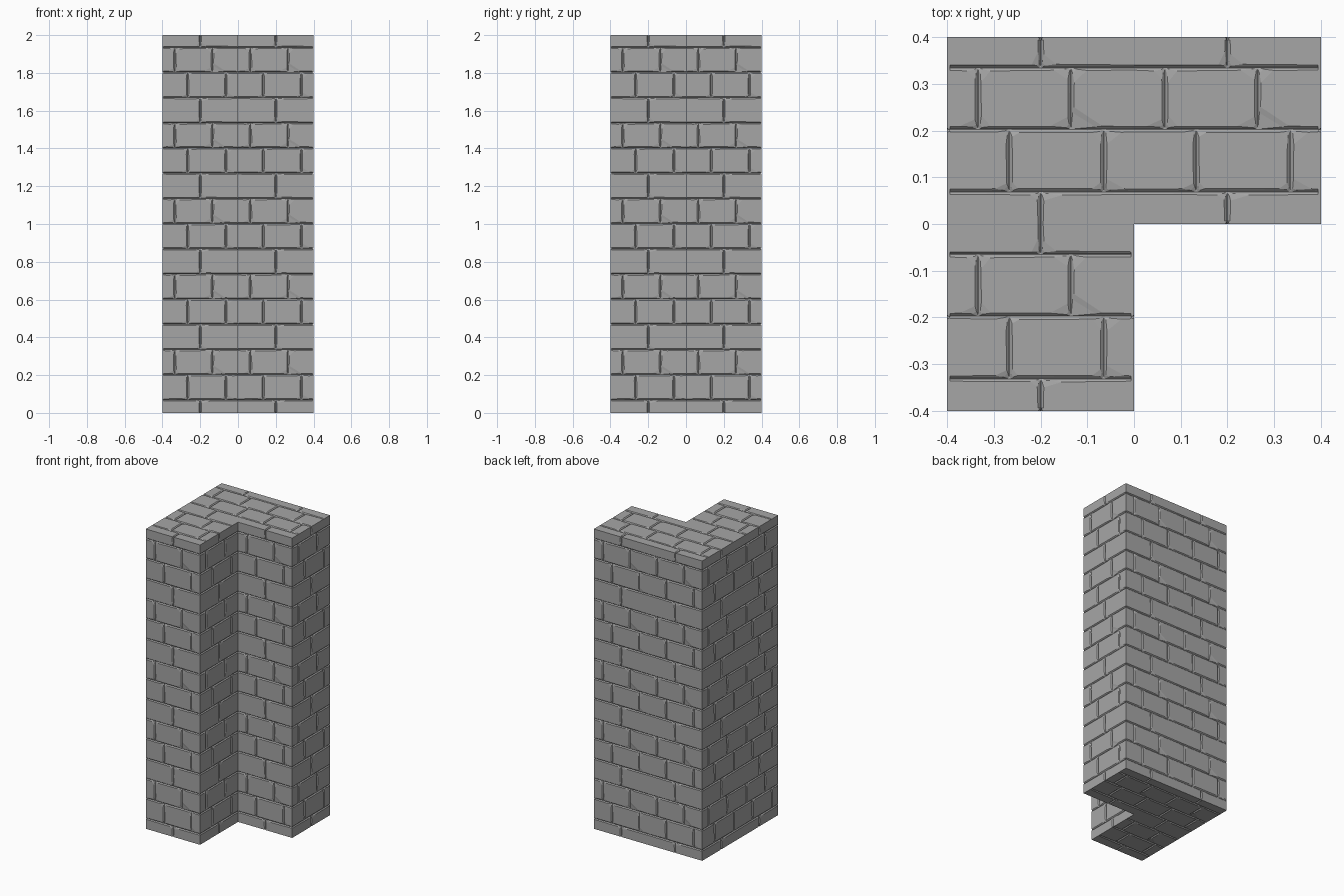
import bpy, bmesh, random
from mathutils import Matrix, Vector

if "Cube" in bpy.data.objects:
    bpy.data.objects.remove(bpy.data.objects["Cube"])

random.seed(4)
T = 0.4          # tile size
D = 0.006        # joint depth
ROWS = [         # course (v0, v1) and its upright joints, per tile
    (0.0, 0.069, [0.2]),
    (0.069, 0.203, [0.133, 0.335]),
    (0.203, 0.335, [0.066, 0.265]),
    (0.335, T, [0.2]),
]

stone = bpy.data.materials.new("dark_stone")
stone.diffuse_color = (0.38, 0.38, 0.38, 1)
stone.use_nodes = True
stone.node_tree.nodes["Principled BSDF"].inputs["Base Color"].default_value = stone.diffuse_color


def ring(rect, inset, chips, depth, jitter=0.0):
    """Chipped rectangle; sides lying on the tile border are not inset."""
    u0, u1, v0, v1 = rect
    on = [u0 == 0, u1 == T, v0 == 0, v1 == T]
    a, b = u0 + inset * (not on[0]), u1 - inset * (not on[1])
    c, d = v0 + inset * (not on[2]), v1 - inset * (not on[3])
    pts = []
    corners = [(a, c, 1, 1, 0, 2), (b, c, -1, 1, 1, 2),
               (b, d, -1, -1, 1, 3), (a, d, 1, -1, 0, 3)]
    for i, (u, v, su, sv, eu, ev) in enumerate(corners):
        free = not (on[eu] or on[ev])
        cu, cv = chips[i] if free else (0, 0)
        ju, jv = [free * random.uniform(0, jitter) for _ in range(2)]
        pair = [(u + su * ju, v + sv * cv), (u + su * cu, v + sv * jv)]
        pts += pair if i % 2 == 0 else pair[::-1]
    return [(x, y, -depth) for x, y in pts]


def brick(bm, rect, big_chip):
    """One worn stone: steep joint side, worn corners, flat face."""
    r = random.uniform
    small = [(0.003, 0.003)] * 4
    mid = [(r(.004, .010), r(.004, .010)) for _ in range(4)]
    top = [(r(.012, .04), r(.010, .028)) for _ in range(4)]
    if big_chip:
        mid[0], top[0] = (0.05, 0.032), (0.062, 0.042)
    rings = [ring(rect, 0.0005, small, D),
             ring(rect, 0.003, mid, 0.0025, 0.002),
             ring(rect, 0.0055, top, 0.0, 0.002)]
    vs = [[bm.verts.new(p) for p in pts] for pts in rings]
    for lo, hi in zip(vs, vs[1:]):
        for i in range(8):
            j = (i + 1) % 8
            bm.faces.new((lo[i], lo[j], hi[j], hi[i]))
    bm.faces.new(vs[-1])


# Repeating stone tile
tile = bpy.data.meshes.new("stone_tile")
bm = bmesh.new()
for v0, v1, joints in ROWS:
    us = [0.0] + joints + [T]
    for u0, u1 in zip(us, us[1:]):
        brick(bm, (u0, u1, v0, v1), u0 == 0.265)
bmesh.ops.remove_doubles(bm, verts=bm.verts, dist=1e-6)
bm.to_mesh(tile)
bm.free()


def add_object(name, bm):
    me = bpy.data.meshes.new(name)
    bm.to_mesh(me)
    bm.free()
    me.materials.append(stone)
    bpy.context.collection.objects.link(bpy.data.objects.new(name, me))


def tiled(name, placements):
    """Join copies of the tile placed by origin, right and up directions."""
    out = bmesh.new()
    for origin, u, v in placements:
        u, v = Vector(u), Vector(v)
        m = Matrix((u, v, u.cross(v))).transposed().to_4x4()
        m.translation = Vector(origin)
        start = len(out.verts)
        out.from_mesh(tile)
        out.verts.ensure_lookup_table()
        bmesh.ops.transform(out, matrix=m, verts=out.verts[start:])
    add_object(name, out)


# Stone facing on the walls
UP = (0, 0, 1)
SIDES = {
    "front_wall": ((1, 0, 0), [(-T, -T), (0, 0)]),
    "right_wall": ((0, 1, 0), [(0, -T), (T, 0)]),
    "back_wall": ((-1, 0, 0), [(T, T), (0, T)]),
    "left_wall": ((0, -1, 0), [(-T, T), (-T, 0)]),
}
for name, (u, starts) in SIDES.items():
    tiled(name, [((x, y, k * T), u, UP) for x, y in starts for k in range(5)])

# Stone facing on the top and underside
CELLS = [(-T, -T), (-T, 0), (0, 0)]
tiled("top_cap", [((x, y, 2), (1, 0, 0), (0, 1, 0)) for x, y in CELLS])
tiled("bottom_cap", [((x + T, y, 0), (-1, 0, 0), (0, 1, 0)) for x, y in CELLS])

# Mortar core: L-shaped prism behind the stones
e = T - D
bm = bmesh.new()
outline = [(-e, -e), (-D, -e), (-D, D), (e, D), (e, e), (-e, e)]
base = bm.faces.new([bm.verts.new((x, y, D)) for x, y in outline])
ext = bmesh.ops.extrude_face_region(bm, geom=[base])
bmesh.ops.translate(bm, vec=(0, 0, 2 - 2 * D),
                    verts=[g for g in ext["geom"] if isinstance(g, bmesh.types.BMVert)])
bmesh.ops.recalc_face_normals(bm, faces=bm.faces)
add_object("mortar_core", bm)
bpy.data.meshes.remove(tile)
